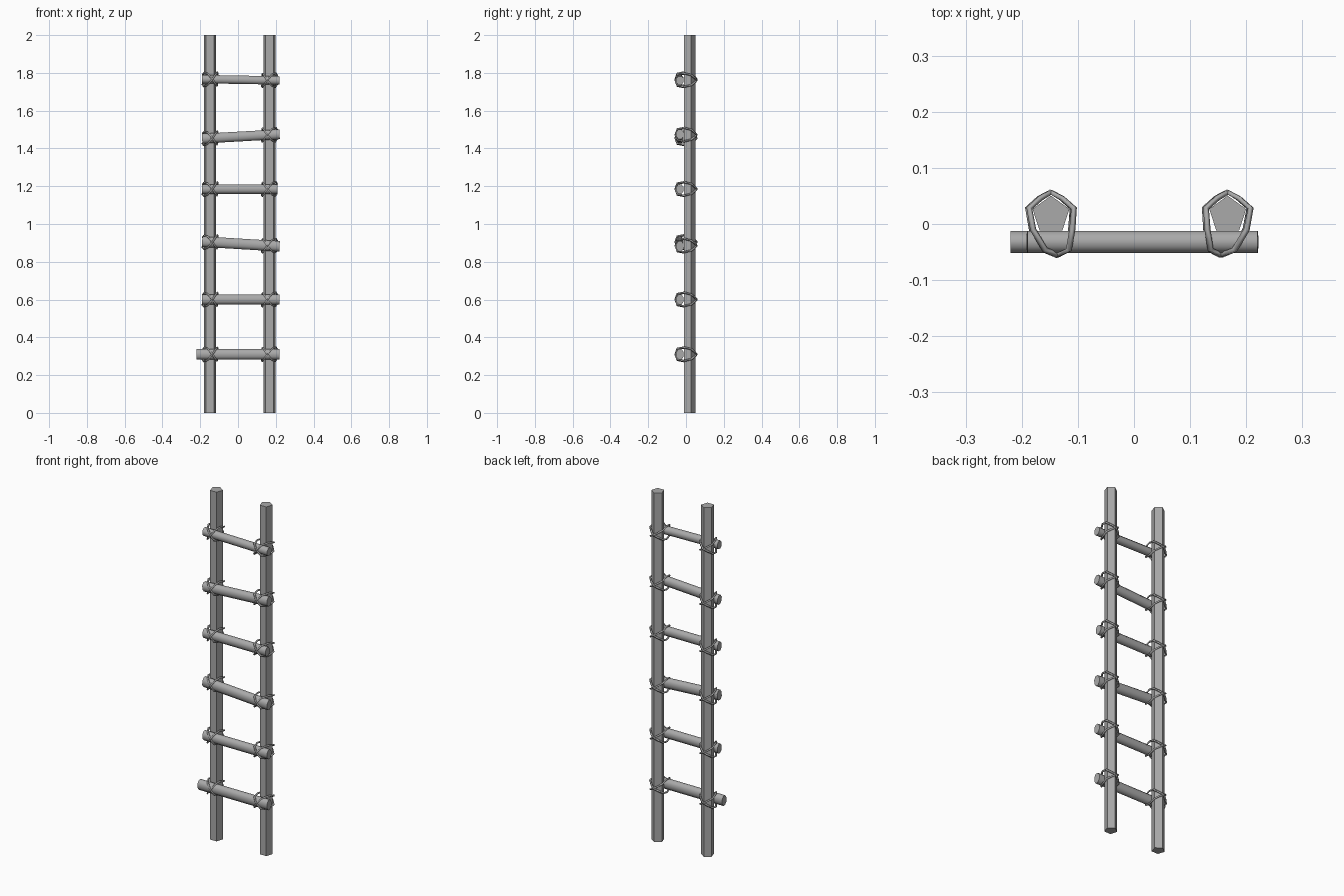
import bpy
import math
from mathutils import Vector

cube = bpy.data.objects.get("Cube")
if cube:
    bpy.data.objects.remove(cube, do_unlink=True)

grey = bpy.data.materials.new("plain_grey")
grey.use_nodes = True
grey.diffuse_color = (0.4, 0.4, 0.4, 1)
grey.node_tree.nodes["Principled BSDF"].inputs["Base Color"].default_value = (0.4, 0.4, 0.4, 1)

POLES = {"right": -0.148, "left": 0.167}
RUNG_Y = -0.032


def rod(name, start, end, sides, scale, turn=0.0):
    """Straight rod between two points, with an oval section."""
    start, end = Vector(start), Vector(end)
    axis = end - start
    bpy.ops.mesh.primitive_cylinder_add(vertices=sides, radius=1, depth=1)
    ob = bpy.context.object
    ob.name = name
    for v in ob.data.vertices:
        x, y, z = v.co
        c, s = math.cos(turn), math.sin(turn)
        v.co = ((x * c - y * s) * scale[0], (x * s + y * c) * scale[1], z * axis.length)
    ob.location = (start + end) / 2
    # Rods lie in the XZ plane, so one turn about Y aims them
    ob.rotation_euler.y = math.atan2(axis.x, axis.z)
    ob.data.materials.append(grey)
    return ob


def lashing(name, centre, slant, inward, grow):
    """Faceted rope loop crossing the rung and tied round the pole."""
    half = [(0, -0.056, 0), (0.022, -0.046, 0.030), (0.036, -0.010, 0.037),
            (0.041, 0.028, 0.027), (0.020, 0.046, 0.012), (0, 0.057, 0)]
    loop = half + [(-x, y, -z) for x, y, z in half[-2:0:-1]]
    curve = bpy.data.curves.new(name, "CURVE")
    curve.dimensions = "3D"
    curve.bevel_depth = 0.0055
    curve.bevel_resolution = 0
    spline = curve.splines.new("POLY")
    spline.points.add(len(loop) - 1)
    for p, (x, y, z) in zip(spline.points, loop):
        # The front of the loop leans toward the middle of the ladder
        lean = inward * 0.012 * max(0, -y / 0.056)
        p.co = (x * grow + lean, y, z * slant * grow, 1)
    spline.use_cyclic_u = True
    ob = bpy.data.objects.new(name, curve)
    ob.location = centre
    bpy.context.collection.objects.link(ob)
    bpy.ops.object.select_all(action="DESELECT")
    ob.select_set(True)
    bpy.context.view_layer.objects.active = ob
    bpy.ops.object.convert(target="MESH")
    ob = bpy.context.object
    ob.data.materials.clear()
    ob.data.materials.append(grey)


# Five-sided upright poles, flat side to the front
for side, x in POLES.items():
    rod(side + "_pole", (x, 0.016, 0), (x, 0.016, 2), 5, (0.0345, 0.0345))

# Rungs: left end x, left z, right end x, right z, half height
rungs = [(-0.22, 0.31, 0.22, 0.31, 0.029),
         (-0.19, 0.60, 0.22, 0.60, 0.027),
         (-0.19, 0.907, 0.22, 0.882, 0.029),
         (-0.19, 1.185, 0.21, 1.185, 0.026),
         (-0.19, 1.452, 0.22, 1.475, 0.027),
         (-0.19, 1.767, 0.22, 1.760, 0.023)]
for i, (x0, z0, x1, z1, h) in enumerate(rungs, 1):
    rung = rod(f"rung_{i}", (x0, RUNG_Y, z0), (x1, RUNG_Y, z1), 8,
               (h * 1.04, 0.0215), math.pi / 8)
    bpy.ops.object.shade_smooth_by_angle(angle=math.radians(60))
    # Crossed rope lashings where the rung meets each pole
    for side, px in POLES.items():
        z = z0 + (z1 - z0) * (px - x0) / (x1 - x0)
        inward = 1 if px < 0 else -1
        lashing(f"{side}_rope_{i}_a", (px, 0, z), 1, inward, 1.0)
        lashing(f"{side}_rope_{i}_b", (px, 0, z), -1, inward, 0.94)
